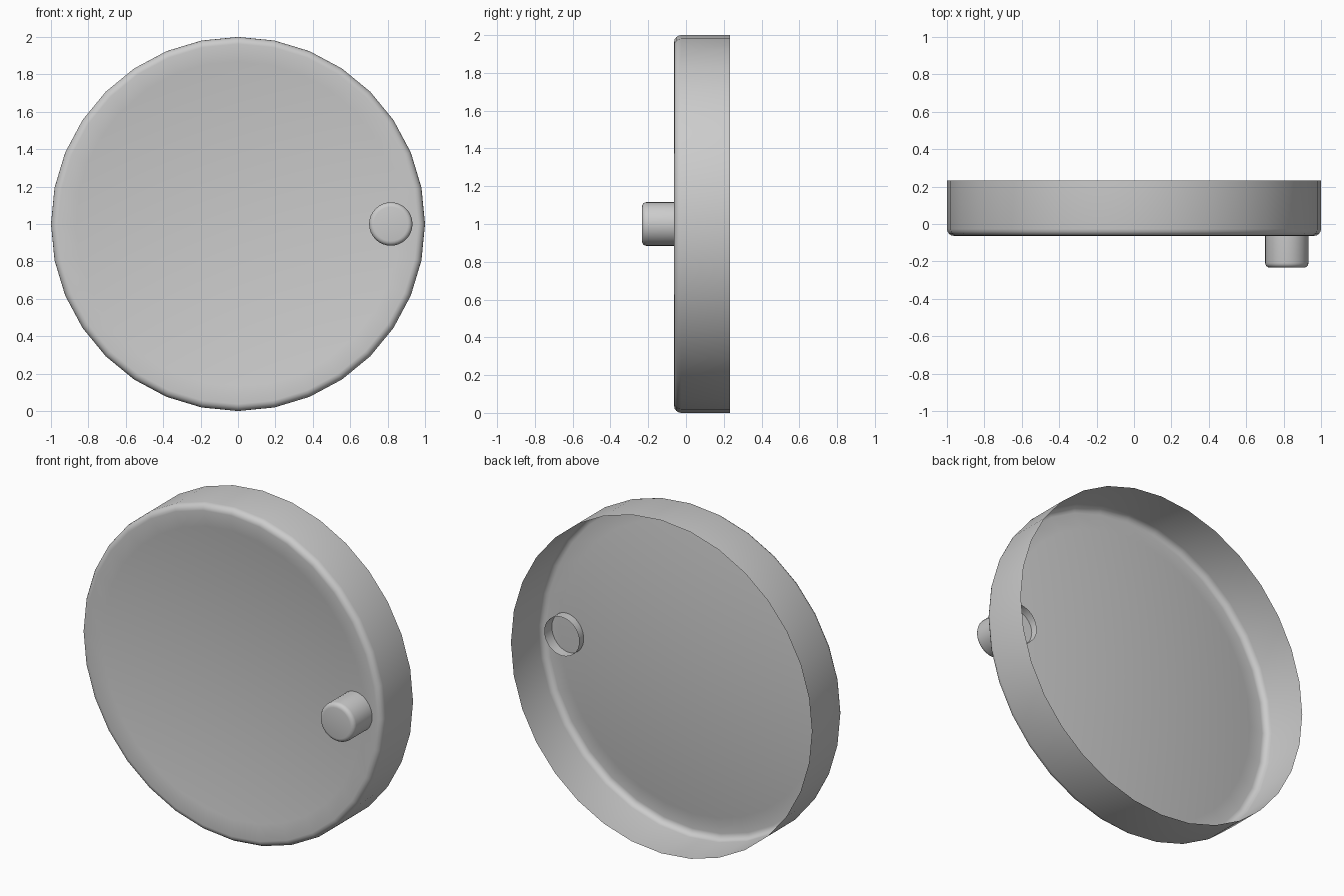
import bpy, bmesh, math

if "Cube" in bpy.data.objects:
    bpy.data.objects.remove(bpy.data.objects["Cube"])


def open_cup(name, cx, cz, radius, y_front, y_back, round_r, dish=0.0, sides=32, steps=4):
    """Thin round cup along y: rounded front (optionally dished inward), open back."""
    profile = [(radius, y_back)]
    for i in range(steps + 1):
        a = math.pi / 2 * i / steps
        profile.append((radius - round_r + round_r * math.cos(a),
                        y_front + round_r - round_r * math.sin(a)))
    # Dished face, deepest in the middle
    inner = radius - round_r
    if dish:
        for i in range(1, 10):
            t = 1 - i / 10
            profile.append((inner * t, y_front + dish * (1 - t * t)))
    bm = bmesh.new()
    rings = []
    for r, y in profile:
        rings.append([bm.verts.new((cx + r * math.cos(2 * math.pi * k / sides), y,
                                    cz + r * math.sin(2 * math.pi * k / sides)))
                      for k in range(sides)])
    for a, b in zip(rings, rings[1:]):
        for k in range(sides):
            n = (k + 1) % sides
            bm.faces.new((a[k], a[n], b[n], b[k]))
    centre = bm.verts.new((cx, y_front + dish, cz))
    last = rings[-1]
    for k in range(sides):
        bm.faces.new((last[k], last[(k + 1) % sides], centre))
    # Front must face -y
    bm.normal_update()
    if bm.faces[:][-1].normal.y > 0:
        bmesh.ops.reverse_faces(bm, faces=bm.faces[:])
    mesh = bpy.data.meshes.new(name)
    bm.to_mesh(mesh)
    bm.free()
    for p in mesh.polygons:
        p.use_smooth = True
    obj = bpy.data.objects.new(name, mesh)
    bpy.context.collection.objects.link(obj)
    return obj


# Large round door panel, hollow behind, front dished inward
open_cup("round_door", 0, 1.0, 1.0, -0.063, 0.233, 0.037, dish=0.07)
# Small knob, its open end pokes slightly through the panel
open_cup("door_knob", 0.817, 1.0, 0.116, -0.233, 0.012, 0.025)
